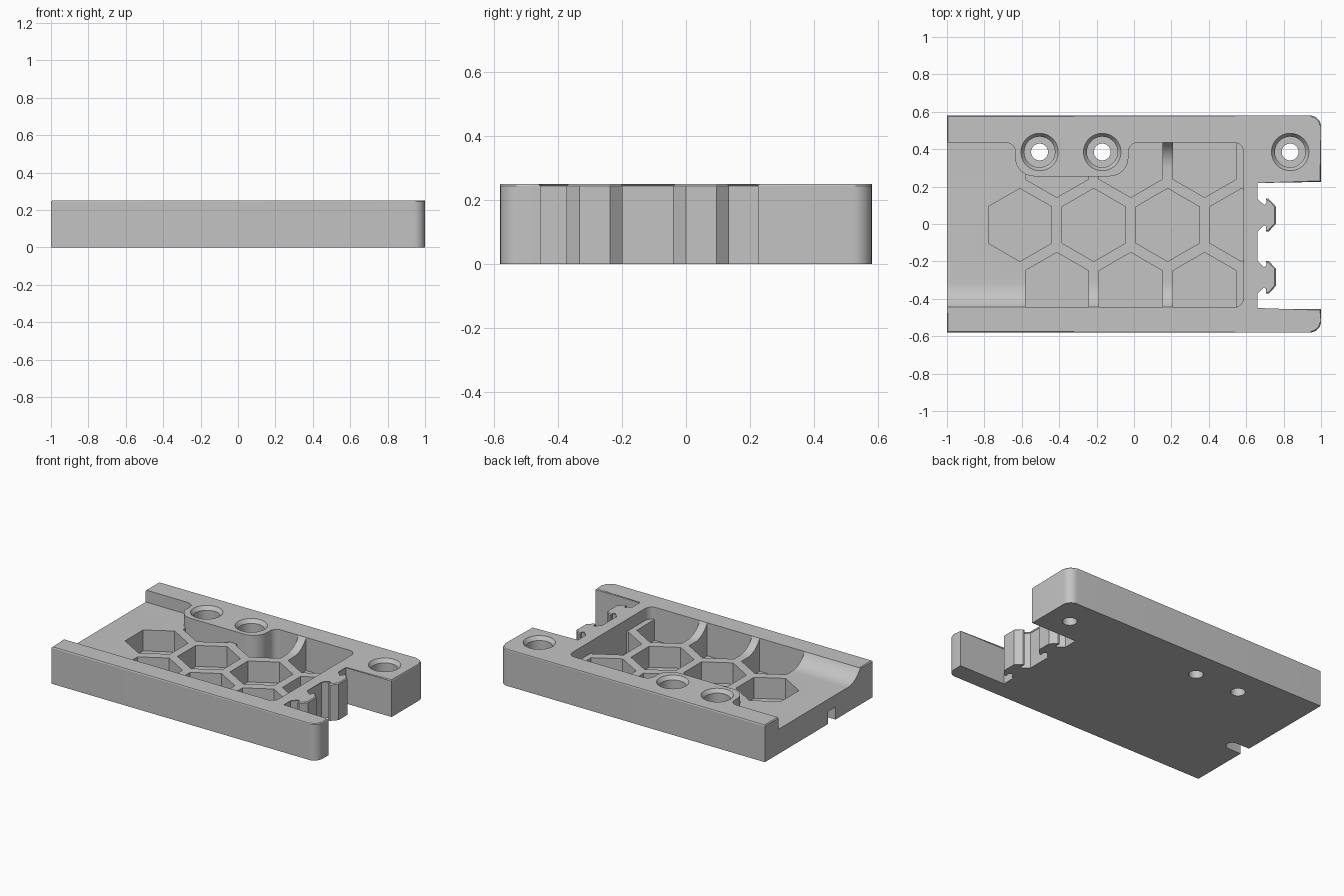
import bpy, bmesh, math
from mathutils import Matrix

cube = bpy.data.objects.get("Cube")
if cube:
    bpy.data.objects.remove(cube, do_unlink=True)

H, FLOOR, POCKET = 0.25, 0.168, 0.025
RECESS_FRONT, RECESS_BACK, RECESS_END = -0.445, 0.435, 0.585

grey = bpy.data.materials.new("grey plastic")
grey.use_nodes = True
colour = (0.55, 0.55, 0.55, 1)
grey.diffuse_color = colour
grey.node_tree.nodes["Principled BSDF"].inputs["Base Color"].default_value = colour


def arc(cx, cy, r, start, end, n=8):
    angles = [math.radians(start + (end - start) * i / n) for i in range(n + 1)]
    return [(cx + r * math.cos(a), cy + r * math.sin(a)) for a in angles]


def add_prism(bm, points, low, high):
    rings = [[bm.verts.new((x, y, z)) for x, y in points] for z in (low, high)]
    bm.faces.new(rings[0][::-1])
    top = bm.faces.new(rings[1])
    for i in range(len(points)):
        j = (i + 1) % len(points)
        bm.faces.new((rings[0][i], rings[0][j], rings[1][j], rings[1][i]))
    return top


def finish(bm, name):
    bmesh.ops.recalc_face_normals(bm, faces=bm.faces[:])
    mesh = bpy.data.meshes.new(name)
    bm.to_mesh(mesh)
    bm.free()
    mesh.materials.append(grey)
    obj = bpy.data.objects.new(name, mesh)
    bpy.context.collection.objects.link(obj)
    return obj


def prism(name, points, low, high, along_x=False):
    bm = bmesh.new()
    add_prism(bm, points, low, high)
    if along_x:
        turn = Matrix(((0, 0, 1, 0), (1, 0, 0, 0), (0, 1, 0, 0), (0, 0, 0, 1)))
        bm.transform(turn)
    return finish(bm, name)


def combine(target, tool, operation, keep=False):
    mod = target.modifiers.new("cut", "BOOLEAN")
    mod.object, mod.operation, mod.solver = tool, operation, "EXACT"
    bpy.context.view_layer.objects.active = target
    bpy.ops.object.modifier_apply(modifier=mod.name)
    if not keep:
        bpy.data.objects.remove(tool, do_unlink=True)


# Outer block with the end notch, two arrow-shaped hooks and a fine top chamfer
def hook(cy):
    half = [(0.655, 0.085), (0.695, 0.046), (0.713, 0.06), (0.705, 0.0875),
            (0.72, 0.0875), (0.758, 0.047)]
    return [(x, cy - y) for x, y in half] + [(x, cy + y) for x, y in half[::-1]]


outline = [(-1, -0.58)] + arc(0.94, -0.52, 0.06, -90, 0)
outline += [(1, -0.455), (0.655, -0.455)] + hook(-0.285) + hook(0.0475)
outline += [(0.655, 0.225), (1, 0.225)] + arc(0.94, 0.52, 0.06, 0, 90) + [(-1, 0.58)]
bm = bmesh.new()
rim = add_prism(bm, outline, 0, H)
bmesh.ops.bevel(bm, geom=rim.edges[:], offset=0.006, segments=1, affect="EDGES")
plate = finish(bm, "base_plate")

# Open-ended recess, curving around the boss for the two screw holes
recess = [(-1.1, RECESS_FRONT)] + arc(0.535, -0.395, 0.05, -90, 0)
recess += arc(0.535, 0.385, 0.05, 0, 90) + arc(0.02, 0.385, 0.05, 90, 180)
recess += arc(-0.13, 0.355, 0.1, 0, -90) + arc(-0.535, 0.355, 0.1, -90, -180)
recess += arc(-0.685, 0.385, 0.05, 0, 90) + [(-1.1, RECESS_BACK)]
combine(plate, prism("recess_cutter", recess, FLOOR, 0.4), "DIFFERENCE")


# Concave fillets between the floor and the side walls
def fillet(wall, side, x0, x1):
    run, rise = 0.135, H - 0.001 - FLOOR
    r = (run ** 2 + rise ** 2) / (2 * rise)
    sweep = math.degrees(math.asin(run / r))
    curve = arc(run, r, r, -90, -90 - sweep, 10)
    points = [(wall + side * u, FLOOR + v) for u, v in curve]
    points += [(wall - side * 0.03, FLOOR + rise), (wall - side * 0.03, 0.1),
               (wall + side * run, 0.1)]
    combine(plate, prism("fillet", points, x0, x1, True), "UNION")


fillet(RECESS_FRONT, 1, -1, 0.54)
fillet(RECESS_BACK, -1, 0.12, 0.24)

# Honeycomb pockets, trimmed by the recess outline
R, STEP = 0.195, 0.395
bm = bmesh.new()
for row in (-1, 0, 1):
    for col in range(3 if row else 4):
        x = -0.61 + STEP * (col + 0.5 * abs(row))
        y = -0.005 + row * STEP * math.sqrt(0.75)
        add_prism(bm, arc(x, y, R, 30, 330, 5), POCKET, 0.5)
pockets = finish(bm, "pocket_cutter")
combine(pockets, prism("trim", recess, -0.2, 0.6), "INTERSECT")
combine(plate, pockets, "DIFFERENCE")

# Counterbored screw holes with a chamfered mouth
profile = [(0.045, -0.1), (0.045, 0.1), (0.082, 0.1), (0.082, 0.225), (0.1, H), (0.1, 0.4)]
SEG = 48
for hx in (-0.505, -0.17, 0.835):
    bm = bmesh.new()
    rings = [[bm.verts.new((x, y, z)) for x, y in arc(hx, 0.385, r, 0, 360, SEG)[:-1]]
             for r, z in profile]
    bm.faces.new(rings[0][::-1])
    bm.faces.new(rings[-1])
    for a, b in zip(rings, rings[1:]):
        for i in range(SEG):
            j = (i + 1) % SEG
            bm.faces.new((a[i], a[j], b[j], b[i]))
    combine(plate, finish(bm, "screw_cutter"), "DIFFERENCE")

# Small slot under the open end
slot = [(-1.1, -0.18)] + arc(-0.9, -0.14, 0.04, -90, 90) + [(-1.1, -0.10)]
combine(plate, prism("slot_cutter", slot, -0.1, 0.085), "DIFFERENCE")

# Smooth curved walls, crisp edges
bpy.ops.object.select_all(action="DESELECT")
plate.select_set(True)
bpy.context.view_layer.objects.active = plate
bpy.ops.object.shade_smooth_by_angle(angle=math.radians(25))
